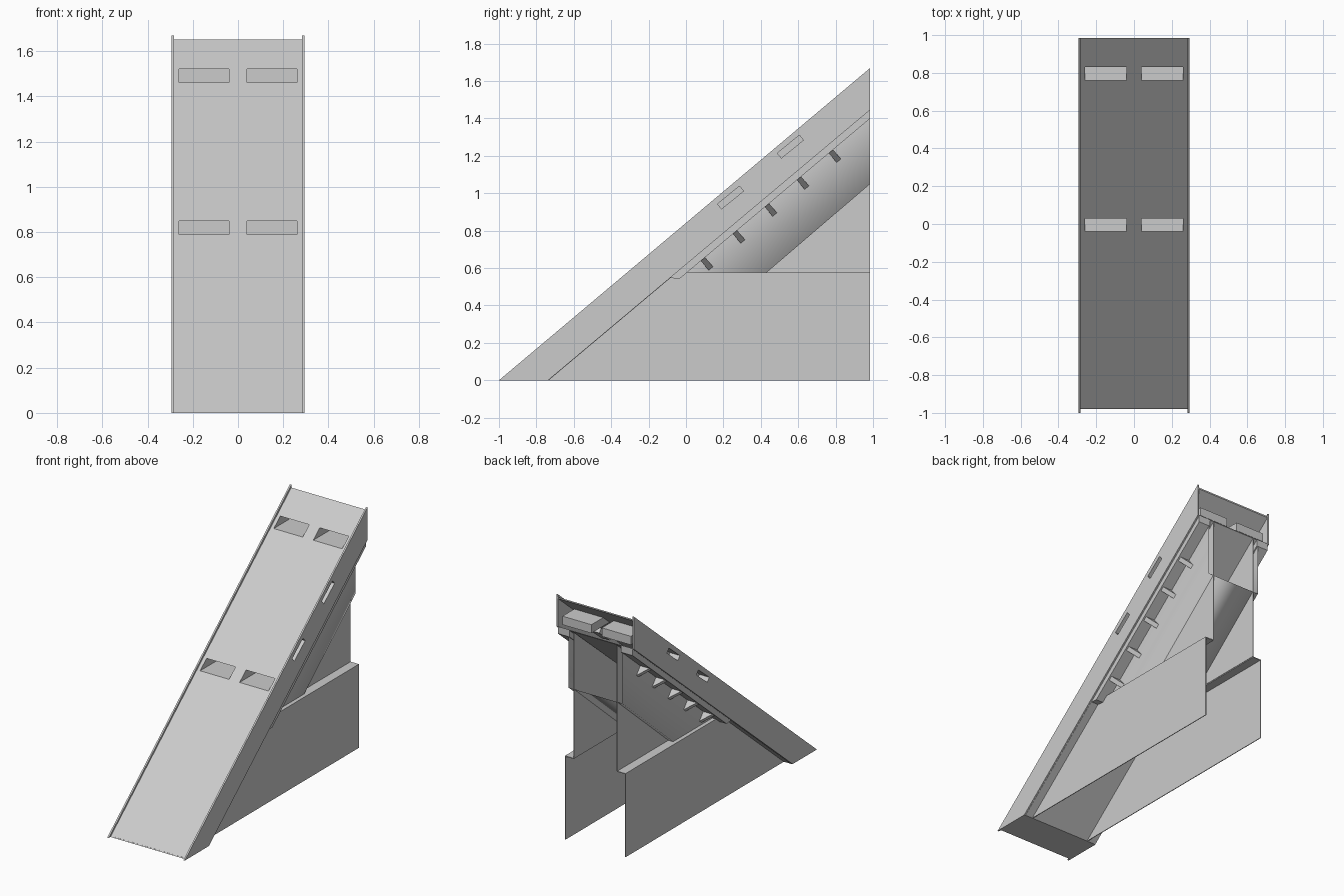
import bpy
import bmesh

if "Cube" in bpy.data.objects:
    bpy.data.objects.remove(bpy.data.objects["Cube"], do_unlink=True)

SLOPE = 0.84      # rise of the ramp per unit of run
BACK = 0.985      # rear end of the ramp
LEDGE = 0.575     # height where the lower walls step inwards
SHEET = 0.005     # thickness of the thin panels

grey = bpy.data.materials.new("plain_grey")
grey.use_nodes = True
grey.diffuse_color = (0.6, 0.6, 0.6, 1)
grey.node_tree.nodes["Principled BSDF"].inputs["Base Color"].default_value = (0.6, 0.6, 0.6, 1)


def add_object(name, bm):
    mesh = bpy.data.meshes.new(name)
    bm.to_mesh(mesh)
    bm.free()
    mesh.materials.append(grey)
    obj = bpy.data.objects.new(name, mesh)
    bpy.context.collection.objects.link(obj)
    return obj


def prism(name, profile, x0, x1, open_edge=None, open_x=None):
    """Extrude a (y, z) profile along x; optionally leave one side or end open."""
    bm = bmesh.new()
    a = [bm.verts.new((x0, y, z)) for y, z in profile]
    b = [bm.verts.new((x1, y, z)) for y, z in profile]
    n = len(profile)
    sides = [bm.faces.new((a[i], a[(i + 1) % n], b[(i + 1) % n], b[i])) for i in range(n)]
    ends = {x0: bm.faces.new(a[::-1]), x1: bm.faces.new(b)}
    bmesh.ops.recalc_face_normals(bm, faces=bm.faces[:])
    drop = []
    if open_edge is not None:
        drop.append(sides[open_edge])
    if open_x is not None:
        drop.append(ends[open_x])
    if drop:
        bmesh.ops.delete(bm, geom=drop, context='FACES')
        bmesh.ops.reverse_faces(bm, faces=bm.faces[:])
    return add_object(name, bm)


def cut(obj, cutters):
    for c in cutters:
        mod = obj.modifiers.new("cut", 'BOOLEAN')
        mod.operation = 'DIFFERENCE'
        mod.solver = 'EXACT'
        mod.object = c
    bpy.context.view_layer.update()
    graph = bpy.context.evaluated_depsgraph_get()
    mesh = bpy.data.meshes.new_from_object(obj.evaluated_get(graph))
    obj.modifiers.clear()
    obj.data = mesh
    for c in cutters:
        bpy.data.objects.remove(c, do_unlink=True)


def on_slope(y, start):
    return SLOPE * (y - start)


def strip(start, end, drop):
    """Sloped band profile, measured downwards from a line starting at z = 0."""
    return [(start, 0), (start + drop / SLOPE, 0),
            (end, on_slope(end, start) - drop), (end, on_slope(end, start))]


# Deck with four step pockets
deck = prism("deck", strip(-0.98, BACK, 0.01), -0.286, 0.286)
cutters = []
for y0 in (-0.04, 0.76):
    y1, y2 = y0 + 0.07, y0 + 0.21
    z0, z1 = on_slope(y0, -0.98), on_slope(y1, -0.98)
    for x0, x1 in ((-0.26, -0.04), (0.04, 0.26)):
        cutters.append(prism("cutter", [(y0 - 0.05, z0), (y2, z0), (y2, z1), (y1 - 0.05, z1)], x0, x1))
        prism("step_pocket", [(y0, z0), (y2, z0), (y2, z1), (y1, z1)], x0, x1, open_edge=3)
cut(deck, cutters)

# Underside skin and toe plate
prism("underside_skin", strip(-0.74, BACK, SHEET), -0.286, 0.286)
prism("toe_plate", [(-0.98, 0), (-0.74, 0), (-0.74, SHEET), (-0.975, SHEET)], -0.286, 0.286)

for side, label in ((1, "left"), (-1, "right")):
    # Ramp side wall with two recessed hand slots
    wall = prism(label + "_side_wall",
                 [(-1, 0), (-0.737, 0), (BACK, 1.446), (BACK, 1.67)], side * 0.284, side * 0.295)
    cutters = []
    for y, z in ((0.168, 0.942), (0.488, 1.214)):
        slot = [(y, z), (y + 0.118, z + 0.096), (y + 0.14, z + 0.07), (y + 0.022, z - 0.026)]
        cutters.append(prism("cutter", slot, side * 0.25, side * 0.32))
        prism(label + "_hand_slot", slot, side * 0.22, side * 0.29, open_x=side * 0.29)
    cut(wall, cutters)

    # Lower support wall, its ledge and the narrower upper wall
    prism(label + "_lower_wall", [(-0.735, 0), (BACK, 0), (BACK, LEDGE), (-0.053, LEDGE)],
          side * 0.225, side * 0.23)
    prism(label + "_ledge", [(-0.05, LEDGE - SHEET), (BACK, LEDGE - SHEET), (BACK, LEDGE), (-0.05, LEDGE)],
          side * 0.165, side * 0.23)
    prism(label + "_upper_wall", [(-0.05, LEDGE), (BACK, LEDGE), (BACK, 1.44)],
          side * 0.162, side * 0.167)

    # Rail under the ramp edge, braced by five triangular gussets
    prism(label + "_rail", [(-0.083, 0.547), (-0.035, 0.542), (BACK, 1.4), (BACK, 1.444)],
          side * 0.195, side * 0.284)
    for i in range(5):
        y, z = 0.078 + 0.171 * i, 0.64 + 0.144 * i
        bm = bmesh.new()
        rings = []
        for dy, dz in ((0, 0), (0.023, 0.019)):
            rings.append([bm.verts.new((side * x, y + dy + py, z + dz + pz))
                          for x, py, pz in ((0.2, 0, 0), (0.275, 0, 0), (0.2, 0.045, -0.054))])
        a, b = rings
        bm.faces.new(a)
        bm.faces.new(b)
        for k in range(3):
            m = (k + 1) % 3
            bm.faces.new((a[k], a[m], b[m], b[k]))
        bmesh.ops.recalc_face_normals(bm, faces=bm.faces[:])
        add_object(label + "_gusset", bm)

# Channel below the ramp: two cheeks and a sloped floor, shaded as one soft surface
bm = bmesh.new()
outline = [(0.0, LEDGE), (0.43, LEDGE), (BACK, 1.05), (BACK, 1.4)]
p = [bm.verts.new((0.203, y, z)) for y, z in outline]
q = [bm.verts.new((-0.203, y, z)) for y, z in outline]
bm.faces.new(p)
bm.faces.new(q[::-1])
bm.faces.new((p[1], q[1], q[2], p[2]))
for f in bm.faces:
    f.smooth = True
add_object("channel", bm)
